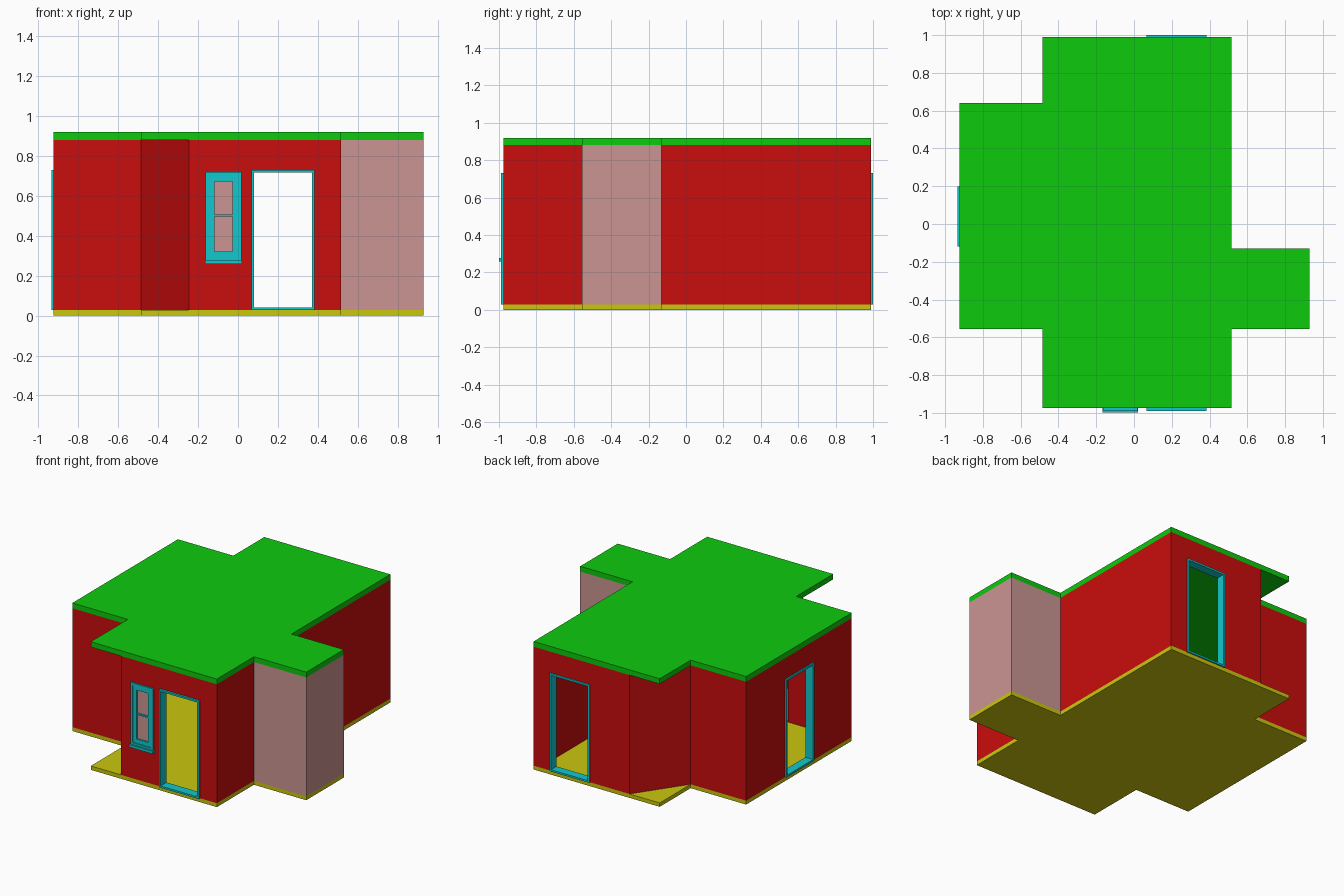
import bpy, bmesh
from math import pi
from mathutils import Matrix, Vector

cube = bpy.data.objects.get("Cube")
if cube:
    bpy.data.objects.remove(cube, do_unlink=True)

FLOOR_TOP, WALL_TOP, ROOF_TOP = 0.028, 0.88, 0.918
WALL = 0.05


def material(name, rgb):
    m = bpy.data.materials.new(name)
    m.use_nodes = True
    m.diffuse_color = (*rgb, 1)
    m.node_tree.nodes["Principled BSDF"].inputs["Base Color"].default_value = (*rgb, 1)
    return m


RED = material("red wall", (0.59, 0.004, 0.004))
PINK = material("pink", (0.59, 0.30, 0.29))
GREEN = material("green roof", (0.004, 0.59, 0.004))
YELLOW = material("yellow floor", (0.59, 0.57, 0.004))
CYAN = material("cyan trim", (0.006, 0.58, 0.62))


def make(name, bm, *mats, matrix=None):
    bmesh.ops.recalc_face_normals(bm, faces=bm.faces)
    me = bpy.data.meshes.new(name)
    bm.to_mesh(me)
    bm.free()
    for m in mats:
        me.materials.append(m)
    ob = bpy.data.objects.new(name, me)
    bpy.context.collection.objects.link(ob)
    if matrix:
        ob.matrix_world = matrix
    return ob


def slab(name, outline, z0, z1, mat):
    bm = bmesh.new()
    face = bm.faces.new([bm.verts.new((x, y, z0)) for x, y in outline])
    top = bmesh.ops.extrude_face_region(bm, geom=[face])["geom"]
    verts = [v for v in top if isinstance(v, bmesh.types.BMVert)]
    bmesh.ops.translate(bm, verts=verts, vec=(0, 0, z1 - z0))
    return make(name, bm, mat)


def box(name, x, y, z, mat, matrix=None):
    bm = bmesh.new()
    bmesh.ops.create_cube(bm, size=1)
    for v in bm.verts:
        v.co = Vector([lo + (c + 0.5) * (hi - lo) for c, (lo, hi) in zip(v.co, (x, y, z))])
    return make(name, bm, mat, matrix=matrix)


def frame(name, x, y, z, width, mat, matrix):
    """Rectangular ring, open in the middle, y being its depth."""
    bm = bmesh.new()
    rings = []
    for inset, depth in ((0, y[0]), (0, y[1]), (width, y[1]), (width, y[0])):
        x0, x1, z0, z1 = x[0] + inset, x[1] - inset, z[0] + inset, z[1] - inset
        corners = ((x0, z0), (x1, z0), (x1, z1), (x0, z1))
        rings.append([bm.verts.new((cx, depth, cz)) for cx, cz in corners])
    for i in range(4):
        a, b = rings[i], rings[(i + 1) % 4]
        for j in range(4):
            k = (j + 1) % 4
            bm.faces.new((a[j], a[k], b[k], b[j]))
    return make(name, bm, mat, matrix=matrix)


# Outlines: right wing and left wing shared, corners differ
right_side = [(0.515, -0.975), (0.515, -0.555), (0.93, -0.555),
              (0.93, -0.13), (0.515, -0.13), (0.515, 0.99)]
left_side = [(-0.485, 0.64), (-0.925, 0.64), (-0.925, -0.555), (-0.485, -0.555)]
slab_outline = right_side + [(-0.485, 0.99)] + left_side + [(-0.485, -0.975)]
wall_outline = right_side + [(-0.245, 0.99)] + left_side + [(-0.245, -0.975)]

slab("floor", slab_outline, 0, FLOOR_TOP, YELLOW)
slab("roof", slab_outline, WALL_TOP, ROOF_TOP, GREEN)

# Walls: upright strip thickened inwards, pink on the right wing
bm = bmesh.new()
low, high = [[bm.verts.new((x, y, z)) for x, y in wall_outline] for z in (FLOOR_TOP, WALL_TOP)]
for i in range(len(low)):
    j = (i + 1) % len(low)
    f = bm.faces.new((low[i], low[j], high[j], high[i]))
    f.material_index = int(f.calc_center_median().x > 0.52)
walls = make("walls", bm, RED, PINK)
solid = walls.modifiers.new("thickness", "SOLIDIFY")
solid.thickness = WALL
solid.offset = -1
solid.use_even_offset = True

# Wall spaces: local x runs along the wall, -y points outwards
front = Matrix.Translation((0, -0.975, 0))
front_door = Matrix.Translation((0.225, -0.975, 0))
back_door = Matrix.Translation((0.225, 0.99, 0)) @ Matrix.Rotation(pi, 4, "Z")
side_door = Matrix.Translation((-0.925, 0.04, 0)) @ Matrix.Rotation(-pi / 2, 4, "Z")

# Door frames and the openings behind them
cutters = []
DOOR_X, DOOR_Z = (-0.158, 0.158), (FLOOR_TOP, 0.73)
for label, place, out in (("front", front_door, 0.015), ("back", back_door, 0.01),
                          ("side", side_door, 0.01)):
    frame(label + "_door_frame", DOOR_X, (-out, WALL + 0.002), DOOR_Z, 0.013, CYAN, place)
    cutters.append(box("cutter", (-0.155, 0.155), (-0.1, 0.1), (0, 0.727), RED, place))

# Window: casing, sash, crossbar, sill and pane
frame("window_casing", (-0.163, 0.018), (-0.012, 0.01), (0.275, 0.718), 0.016, CYAN, front)
frame("window_sash", (-0.147, 0.002), (-0.006, 0.02), (0.291, 0.702), 0.03, CYAN, front)
box("window_crossbar", (-0.118, -0.027), (-0.004, 0.015), (0.495, 0.505), CYAN, front)
box("window_sill", (-0.166, 0.021), (-0.024, 0.01), (0.258, 0.277), CYAN, front)
box("window_pane", (-0.12, -0.025), (0.006, 0.014), (0.318, 0.676), PINK, front)
cutters.append(box("cutter", (-0.145, 0), (-0.1, 0.1), (0.293, 0.7), RED, front))

for c in cutters:
    c.hide_render = True
    cut = walls.modifiers.new("opening", "BOOLEAN")
    cut.operation = "DIFFERENCE"
    cut.solver = "EXACT"
    cut.object = c

# Bake the openings, then drop the cutters
bpy.context.view_layer.update()
graph = bpy.context.evaluated_depsgraph_get()
baked = bpy.data.meshes.new_from_object(walls.evaluated_get(graph))
walls.modifiers.clear()
walls.data = baked
for c in cutters:
    bpy.data.objects.remove(c, do_unlink=True)
